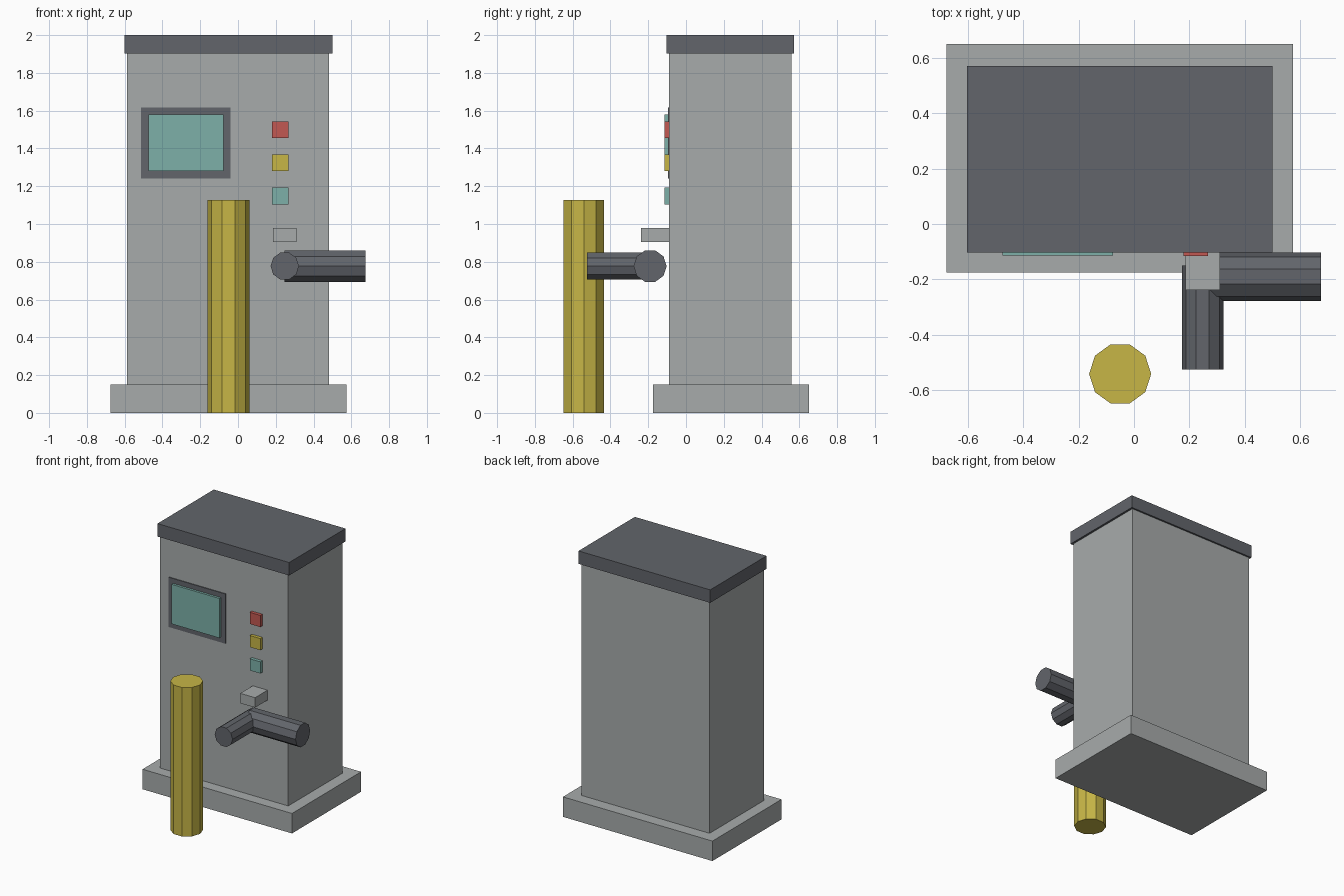
import bpy, math

if "Cube" in bpy.data.objects:
    bpy.data.objects.remove(bpy.data.objects["Cube"])


def srgb(*c):
    return tuple(((v / 255 + 0.055) / 1.055) ** 2.4 for v in c) + (1.0,)


def material(name, *rgb):
    m = bpy.data.materials.new(name)
    m.diffuse_color = srgb(*rgb)
    m.use_nodes = True
    m.node_tree.nodes["Principled BSDF"].inputs["Base Color"].default_value = m.diffuse_color
    return m


grey = material("light_grey", 167, 171, 171)
dark = material("dark_grey", 98, 101, 107)
yellow = material("yellow", 199, 182, 70)
red = material("red", 194, 88, 82)
teal = material("teal", 125, 176, 168)


def finish(name, mat):
    o = bpy.context.object
    o.name = o.data.name = name
    o.data.materials.append(mat)
    return o


def box(name, mat, x, y, z):
    """Box from (min, max) pairs on each axis."""
    mid = [(a + b) / 2 for a, b in (x, y, z)]
    bpy.ops.mesh.primitive_cube_add(size=1, location=mid)
    o = finish(name, mat)
    for v in o.data.vertices:
        v.co = [c * (b - a) for c, (a, b) in zip(v.co, (x, y, z))]
    return o


def rod(name, mat, radius, length, centre, rot):
    """Ten-sided cylinder."""
    bpy.ops.mesh.primitive_cylinder_add(vertices=10, radius=radius, depth=length,
                                        location=centre, rotation=rot)
    return finish(name, mat)


Q = math.pi / 2
FRONT = -0.09  # front face of the cabinet

# cabinet
box("base_plinth", grey, (-0.676, 0.574), (-0.175, 0.65), (0, 0.151))
box("cabinet", grey, (-0.588, 0.483), (FRONT, 0.558), (0.151, 1.902))
box("cap", dark, (-0.602, 0.499), (-0.102, 0.571), (1.902, 2.0))

# screen
box("screen_frame", dark, (-0.513, -0.039), (FRONT - 0.006, FRONT), (1.24, 1.616))
box("screen", teal, (-0.475, -0.076), (-0.114, FRONT), (1.28, 1.579))

# column of buttons
for name, mat, z in (("red_button", red, 1.499), ("yellow_button", yellow, 1.324),
                     ("teal_button", teal, 1.148)):
    box(name, mat, (0.179, 0.267), (-0.115, FRONT), (z - 0.044, z + 0.044))

# holster bracket and nozzle handle
box("bracket", grey, (0.186, 0.31), (-0.239, FRONT), (0.905, 0.98))
rod("handle_side", dark, 0.0875, 0.428, (0.461, -0.19, 0.777), (0, Q, 0))
# turned so that a corner points along x
rod("handle_front", dark, 0.075, 0.375, (0.2475, -0.3375, 0.777), (Q, 0, 0)).rotation_euler = (Q, Q, 0)

# guard post
rod("guard_post", yellow, 0.112, 1.126, (-0.05, -0.541, 0.563), (0, 0, Q))
